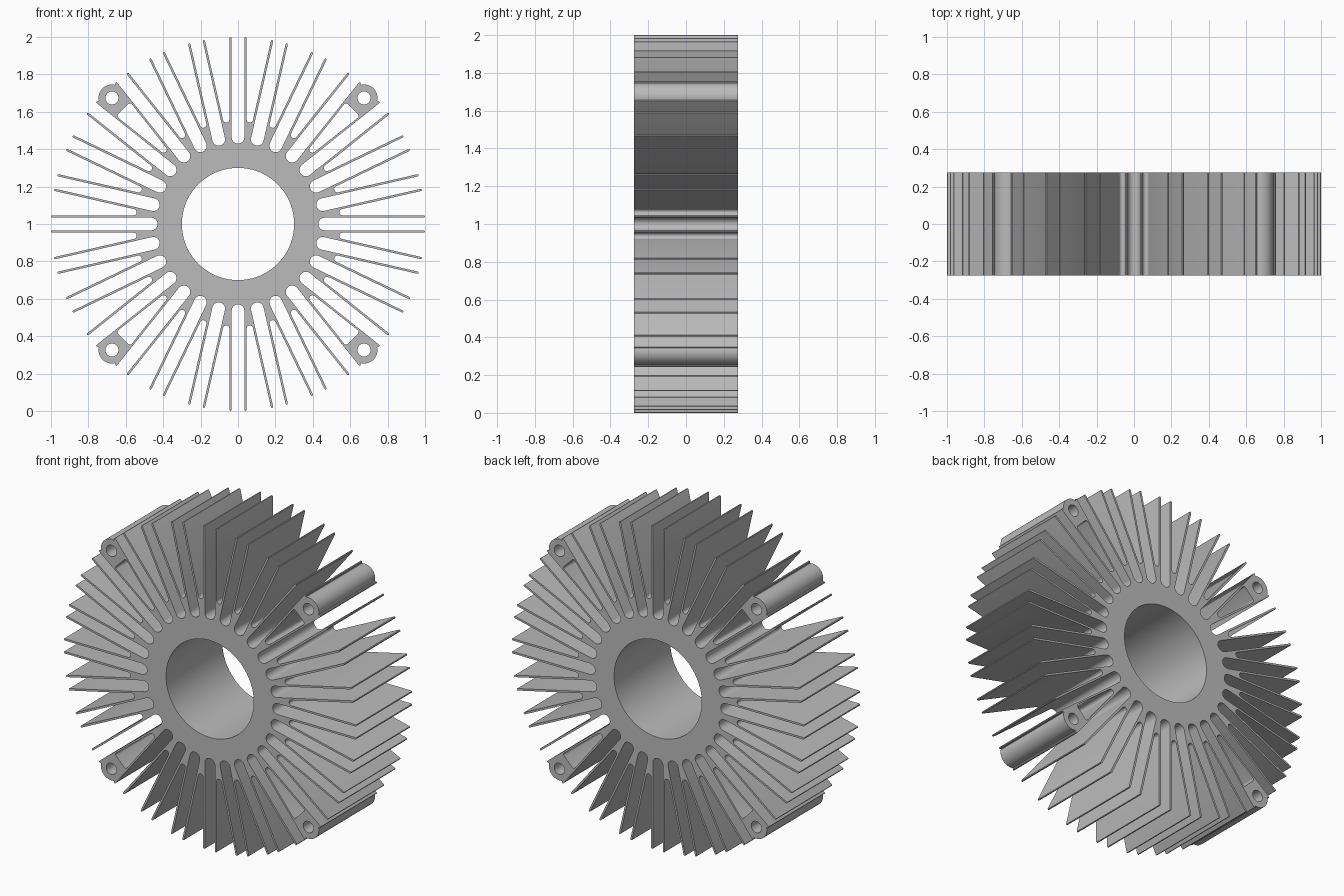
import bpy, bmesh
from math import sin, cos, radians, pi
from mathutils import Vector, Matrix

cube = bpy.data.objects.get("Cube")
if cube:
    bpy.data.objects.remove(cube, do_unlink=True)

# Main dimensions
SLOTS = 28
STEP = 2 * pi / SLOTS
HALF = STEP / 2
TIP = 1.0            # radius at the fin tips
GAP = 0.034          # half width of a parallel slot
THICK = 0.012        # fin thickness
SLOT_END = 0.464     # centre of a slot's round bottom
NOTCH_R = 0.017      # radius of the V notch bottom
NOTCH_X = (NOTCH_R + GAP + THICK) / sin(HALF)
BOSS_X, BOSS_R, BOLT_R = 0.953, 0.072, 0.035
POCKET_X = 0.868     # outer end of the pocket under each boss
DEPTH = 0.55
MOUNTS = (3, 10, 17, 24)


def arc(cx, cy, r, start, end, n):
    return [Vector((cx + r * cos(start + (end - start) * i / n),
                    cy + r * sin(start + (end - start) * i / n)))
            for i in range(n + 1)]


def turned(points, angle):
    rot = Matrix.Rotation(angle, 2)
    return [rot @ p for p in points]


def fin_tip(side):
    return arc(TIP - THICK / 2, side * (GAP + THICK / 2), THICK / 2, -pi / 2, pi / 2, 4)


# Profile pieces, each drawn along its own radial axis
slot = fin_tip(-1) + arc(SLOT_END, 0, GAP, -pi / 2, -1.5 * pi, 12) + fin_tip(1)
notch = arc(NOTCH_X, 0, NOTCH_R, -pi / 2 - HALF, -1.5 * pi + HALF, 8)
cap = arc(BOSS_X, 0, BOSS_R, radians(-58), radians(58), 20)
wall = (POCKET_X * sin(HALF) - GAP - THICK) / cos(HALF)
corner = 0.012
pocket = (notch
          + arc(POCKET_X - corner, wall - corner, corner, pi / 2, 0, 4)
          + arc(POCKET_X - corner, corner - wall, corner, 0, -pi / 2, 4))

# Outer outline and openings
outline, loops = [], []
for k in range(SLOTS):
    a = k * STEP
    outline += turned(slot, a)
    outline += turned(cap if k in MOUNTS else notch, a + HALF)
    if k in MOUNTS:
        loops.append(turned(pocket, a + HALF))
        loops.append(turned(arc(BOSS_X, 0, BOLT_R, 0, 2 * pi, 32)[:-1], a + HALF))
loops.append(arc(0, 0, 0.3, 0, 2 * pi, 96)[:-1])
loops.append(outline)

# Extruded section
curve = bpy.data.curves.new("finned_ring_section", 'CURVE')
curve.dimensions = '2D'
curve.fill_mode = 'BOTH'
curve.extrude = DEPTH / 2
for pts in loops:
    spline = curve.splines.new('POLY')
    spline.points.add(len(pts) - 1)
    for sp, p in zip(spline.points, pts):
        sp.co = (p.x, p.y, 0, 1)
    spline.use_cyclic_u = True
ring = bpy.data.objects.new("finned_ring", curve)
bpy.context.collection.objects.link(ring)
bpy.ops.object.select_all(action='DESELECT')
ring.select_set(True)
bpy.context.view_layer.objects.active = ring
bpy.ops.object.convert(target='MESH')
ring = bpy.context.object
ring.name = "finned_ring"

# Weld the walls to the faces and stand the ring upright
mesh = ring.data
bm = bmesh.new()
bm.from_mesh(mesh)
bmesh.ops.remove_doubles(bm, verts=bm.verts, dist=0.0001)
bmesh.ops.recalc_face_normals(bm, faces=bm.faces)
bm.transform(Matrix.Translation((0, 0, TIP)) @ Matrix.Rotation(pi / 2, 4, 'X'))
bm.to_mesh(mesh)
bm.free()

# Aluminium grey
grey = bpy.data.materials.new("aluminium_grey")
grey.use_nodes = True
colour = (0.5, 0.5, 0.5, 1)
grey.diffuse_color = colour
grey.node_tree.nodes["Principled BSDF"].inputs["Base Color"].default_value = colour
mesh.materials.clear()
mesh.materials.append(grey)
bpy.ops.object.shade_smooth_by_angle(angle=radians(35))
